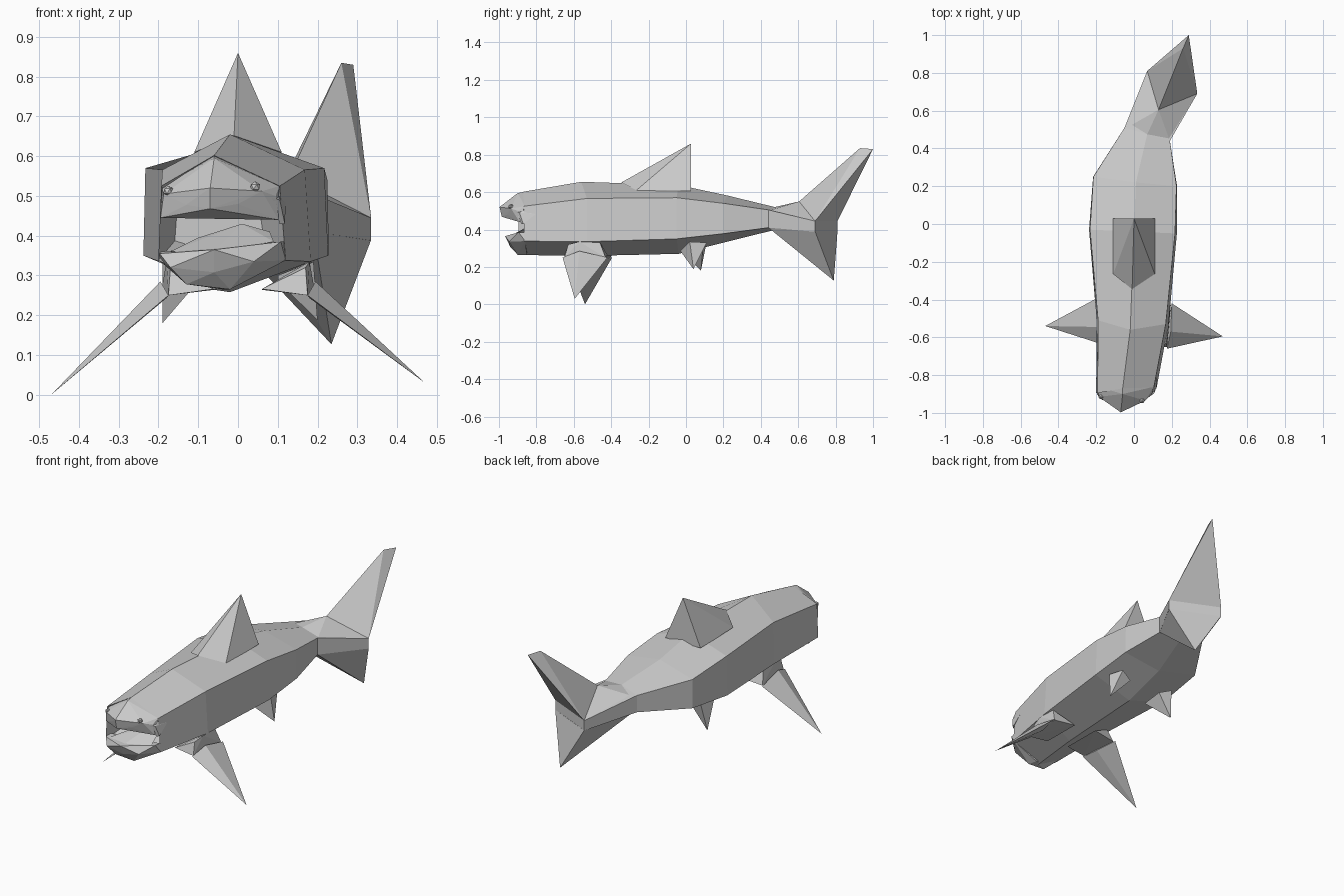
import bpy, bmesh
from mathutils import Vector


def finish(name, bm):
    bmesh.ops.recalc_face_normals(bm, faces=bm.faces)
    me = bpy.data.meshes.new(name)
    bm.to_mesh(me)
    bm.free()
    ob = bpy.data.objects.new(name, me)
    bpy.context.collection.objects.link(ob)
    return ob


def hull(name, pts):
    """Faceted solid spanning a few corner points."""
    bm = bmesh.new()
    for p in pts:
        bm.verts.new(p)
    res = bmesh.ops.convex_hull(bm, input=bm.verts)
    junk = {g for g in res["geom_interior"] + res["geom_unused"]
            if isinstance(g, bmesh.types.BMVert) and not g.link_faces}
    bmesh.ops.delete(bm, geom=list(junk), context='VERTS')
    return finish(name, bm)


def ring(left, right, mid, zt, zu, zl, zb, flare=0.01):
    """Six-sided body section: ridge, two right corners, keel, two left corners."""
    (lx, ly), (rx, ry), (mx, my) = left, right, mid
    return [Vector(p) for p in (
        (mx, my, zt), (rx, ry, zu), (rx + flare, ry, zl),
        (mx, my, zb), (lx - flare * .5, ly, zl), (lx, ly, zu))]


# Body: head bent to -x, tail bent to +x
sections = [
    ring((-.193, -.895), (.105, -.865), (-.06, -.87), .602, .525, .338, .264, .015),
    ring((-.19, -.51), (.168, -.53), (-.02, -.56), .655, .566, .335, .258, .015),
    ring((-.233, -.03), (.217, -.05), (0, -.04), .638, .57, .35, .27),
    ring((-.215, .25), (.225, .20), (.01, .22), .582, .54, .378, .335, .003),
    ring((-.05, .51), (.19, .44), (.07, .475), .52, .505, .41, .398, 0),
    ring((.07, .81), (.335, .69), (.2, .75), .455, .445, .388, .38, 0),
]
# Throat: a shrunken copy of the head section pushed inwards
throat_mid = Vector((-.05, -.72, .42))
throat = [throat_mid + Vector(((v.x + .045) * .7, 0, (v.z - .42) * .4)) for v in sections[0]]
bm = bmesh.new()
rows = [[bm.verts.new(p) for p in s] for s in [throat] + sections]
for a, b in zip(rows, rows[1:]):
    for i in range(6):
        j = (i + 1) % 6
        bm.faces.new((a[i], a[j], b[j], b[i]))
bm.faces.new(rows[0])
bm.faces.new(rows[-1])
finish("body", bm)

# Snout above the open mouth
hull("snout", [
    (-.06, -.90, .595), (-.06, -.86, .602), (-.07, -.997, .52), (-.07, -.985, .468),
    (-.187, -.915, .505), (.06, -.935, .512), (.095, -.90, .50),
    (-.195, -.90, .445), (.102, -.89, .44), (-.13, -.95, .478), (0, -.955, .48),
    (-.193, -.86, .525), (.104, -.862, .525), (-.1, -.82, .47), (.02, -.82, .47)])

# Lower jaw with the tongue rising towards the throat
hull("lower_jaw", [
    (-.197, -.90, .355), (.108, -.895, .385), (-.17, -.93, .32), (.04, -.945, .335),
    (-.06, -.967, .365), (-.06, -.94, .308), (-.13, -.91, .278), (-.02, -.90, .265),
    (-.198, -.85, .338), (.12, -.86, .338), (-.03, -.85, .264), (.115, -.86, .385),
    (-.195, -.86, .36)])
hull("tongue", [
    (-.17, -.90, .36), (.09, -.90, .385), (-.06, -.95, .36), (-.1, -.84, .395),
    (.01, -.82, .43), (.08, -.84, .41), (-.05, -.82, .34)])

# Eyes
for name, loc in (("eye_left", (-.175, -.915, .512)), ("eye_right", (.043, -.936, .523))):
    bpy.ops.mesh.primitive_ico_sphere_add(subdivisions=1, radius=.014, location=loc)
    bpy.context.object.name = name

# Cheek flap at the right mouth corner
hull("cheek_flap_right", [(.085, -.91, .495), (.105, -.89, .49), (.118, -.87, .43),
                          (.105, -.88, .43), (.12, -.80, .485), (.1, -.86, .505)])

# Dorsal fin
hull("dorsal_fin", [(0, .028, .86), (-.01, -.345, .652)] + [
    (s * .11, y, z) for s in (-1, 1)
    for y, z in ((-.265, .61), (-.08, .605), (.028, .605))])

# Paired fins: shared base shape, own tip for each side
for side, s, pec_tip, dy, pel_tip in (
        ("left", -1, (-.47, -.54, 0), .025, (-.19, .08, .18)),
        ("right", 1, (.47, -.595, .03), 0, (.2, .04, .188))):
    # shoulder joins the thin fin blade to the belly
    hull("pectoral_shoulder_" + side, [(s * x, y + dy, z) for x, y, z in (
        (.175, -.65, .25), (.195, -.43, .25), (.06, -.65, .266), (.06, -.42, .264),
        (.18, -.57, .335), (.17, -.63, .32), (.18, -.46, .33))])
    hull("pectoral_fin_" + side, [pec_tip] + [
        (s * x, y + dy, z) for x, y, z in (
            (.175, -.66, .25), (.195, -.57, .285), (.2, -.42, .25), (.18, -.55, .243))])
    hull("pelvic_fin_" + side, [pel_tip] + [
        (s * x, y, z) for x, y, z in (
            (.10, -.03, .285), (.19, .02, .335), (.17, .11, .33), (.10, .09, .30))])

# Tail fin: ridge block, upper lobe, lower lobe
tail_l, tail_r = (.07, .81), (.335, .69)
hull("tail_ridge", [(.07, .475, .52), (.13, .605, .55), (.19, .44, .50), (-.02, .52, .50),
                    (*tail_l, .445), (*tail_r, .445), (.2, .72, .42)])
hull("tail_upper_lobe", [(.13, .605, .55), (*tail_l, .445), (*tail_r, .445),
                         (.26, .93, .835), (.29, 1.0, .83)])
hull("tail_lower_lobe", [(-.03, .51, .408), (.19, .44, .41), (.07, .475, .398),
                         (*tail_l, .39), (*tail_r, .39), (.235, .79, .127)])
